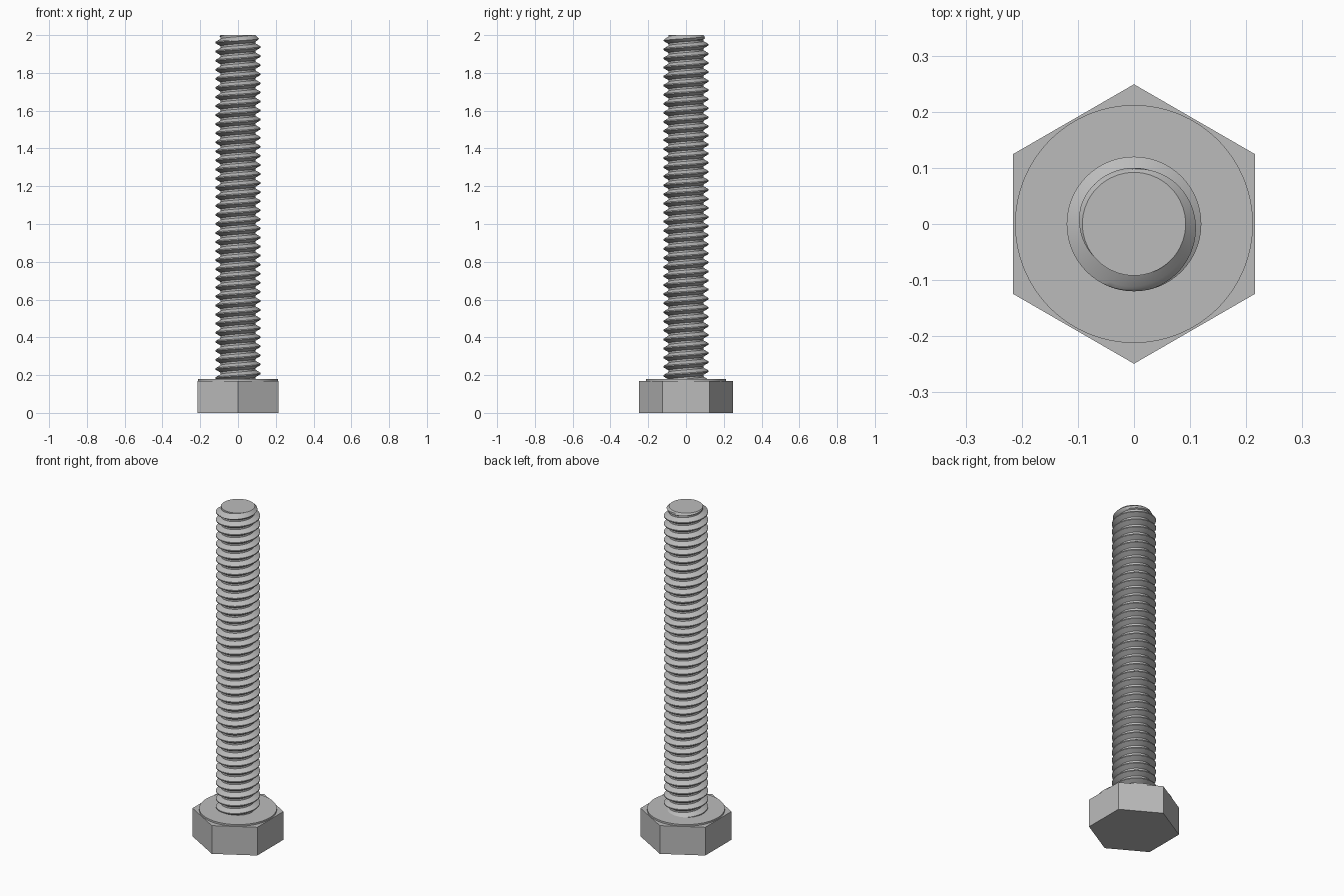
import bpy, bmesh, math

cube = bpy.data.objects.get("Cube")
if cube:
    bpy.data.objects.remove(cube, do_unlink=True)

# Single steel colour
steel = bpy.data.materials.new("steel_grey")
steel.use_nodes = True
colour = (0.5, 0.5, 0.5, 1)
steel.diffuse_color = colour
steel.node_tree.nodes["Principled BSDF"].inputs["Base Color"].default_value = colour

TOP, HEX_TOP, SEAT = 2.0, 0.17, 0.18
HEX_R, WASHER_R = 0.249, 0.212
MAJOR, MINOR, PITCH = 0.12, 0.092, 0.048
SEGMENTS = 64


def prism(name, sides, radius, z0, z1, turn=0):
    bpy.ops.mesh.primitive_cylinder_add(
        vertices=sides, radius=radius, depth=z1 - z0,
        location=(0, 0, (z0 + z1) / 2), rotation=(0, 0, turn))
    part = bpy.context.object
    part.name = name
    part.data.materials.append(steel)
    return part


# Hexagonal head with corners at front and back, and its round bearing face
prism("hex_head", 6, HEX_R, 0, HEX_TOP)
washer = prism("washer_face", SEGMENTS, WASHER_R, HEX_TOP, SEAT)
bpy.ops.object.shade_smooth_by_angle()

# Thread profile over one pitch: (fraction of pitch, radius)
profile = [(0, MINOR), (0.2, MINOR), (0.54, MAJOR), (0.66, MAJOR)]


def radius_at(phase):
    """Radius of the thread at a fraction of the pitch."""
    points = profile + [(1, MINOR)]
    for (a, ra), (b, rb) in zip(points, points[1:]):
        if phase <= b:
            return ra + (rb - ra) * (phase - a) / (b - a)


# Threaded shank: helical strips trimmed at the seat and the chamfered tip
bm = bmesh.new()
turns = math.ceil((TOP - SEAT) / PITCH) + 1
levels = [t + f + d for t in range(-1, turns) for f, _ in profile for d in (0, 0.1)]
levels = sorted(levels)
columns = []
for s in range(SEGMENTS + 1):
    angle = math.tau * s / SEGMENTS
    column = []
    for level in levels:
        z = SEAT + (level + s / SEGMENTS) * PITCH
        z = min(max(z, SEAT), TOP)
        phase = ((z - SEAT) / PITCH - s / SEGMENTS) % 1
        r = min(radius_at(phase), MINOR + TOP - z)
        column.append(bm.verts.new((r * math.cos(angle), r * math.sin(angle), z)))
    columns.append(column)
for left, right in zip(columns, columns[1:]):
    for i in range(len(levels) - 1):
        bm.faces.new((left[i], right[i], right[i + 1], left[i + 1]))
bmesh.ops.remove_doubles(bm, verts=bm.verts, dist=0.00005)
bmesh.ops.dissolve_degenerate(bm, edges=bm.edges, dist=0.00005)
# Flat tip
rim = [e for e in bm.edges if e.is_boundary and all(v.co.z > TOP - 0.0001 for v in e.verts)]
bmesh.ops.contextual_create(bm, geom=rim)
bmesh.ops.recalc_face_normals(bm, faces=bm.faces)
mesh = bpy.data.meshes.new("threaded_shank")
bm.to_mesh(mesh)
bm.free()
mesh.materials.append(steel)
shank = bpy.data.objects.new("threaded_shank", mesh)
bpy.context.collection.objects.link(shank)
bpy.ops.object.select_all(action="DESELECT")
shank.select_set(True)
bpy.context.view_layer.objects.active = shank
bpy.ops.object.shade_smooth_by_angle(angle=math.radians(30))
